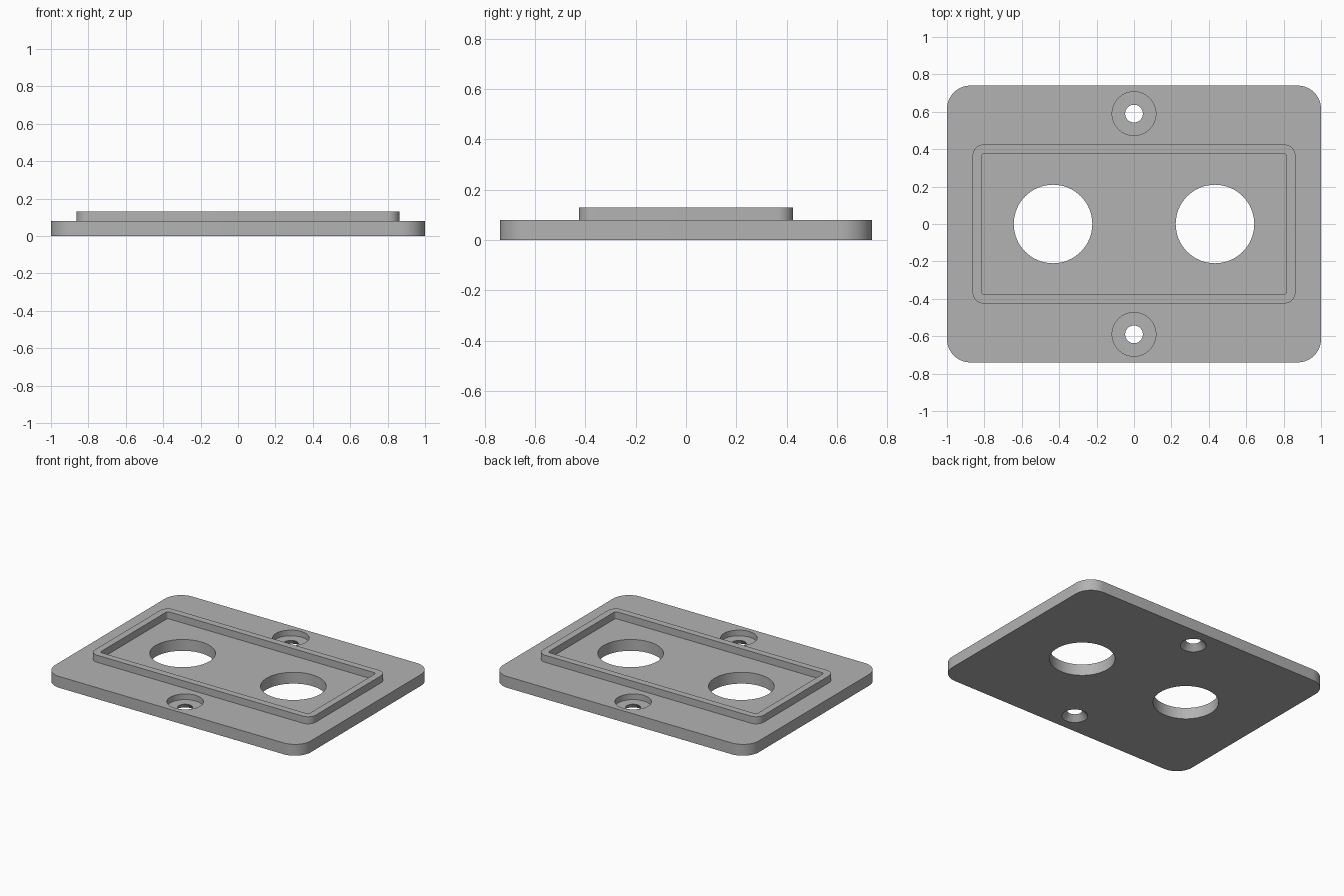
import bpy, bmesh, math

if "Cube" in bpy.data.objects:
    bpy.data.objects.remove(bpy.data.objects["Cube"], do_unlink=True)

PLATE_TOP, RIM_TOP = 0.08, 0.13

grey = bpy.data.materials.new("plain grey")
grey.use_nodes = True
grey.diffuse_color = (0.45, 0.45, 0.45, 1)
grey.node_tree.nodes["Principled BSDF"].inputs["Base Color"].default_value = (0.45, 0.45, 0.45, 1)


def finish(name, bm):
    mesh = bpy.data.meshes.new(name)
    bmesh.ops.recalc_face_normals(bm, faces=bm.faces)
    bm.to_mesh(mesh)
    bm.free()
    mesh.materials.append(grey)
    obj = bpy.data.objects.new(name, mesh)
    bpy.context.collection.objects.link(obj)
    return obj


def rounded_block(name, hx, hy, radius, z0, z1, steps=12):
    """Rounded rectangle extruded from z0 to z1."""
    bm = bmesh.new()
    verts = []
    for q, (sx, sy) in enumerate([(1, 1), (-1, 1), (-1, -1), (1, -1)]):
        for i in range(steps + 1):
            a = (q + i / steps) * math.pi / 2
            verts.append(bm.verts.new((sx * (hx - radius) + radius * math.cos(a),
                                       sy * (hy - radius) + radius * math.sin(a), z0)))
    face = bm.faces.new(verts)
    top = bmesh.ops.extrude_face_region(bm, geom=[face])["geom"]
    bmesh.ops.translate(bm, vec=(0, 0, z1 - z0),
                        verts=[v for v in top if isinstance(v, bmesh.types.BMVert)])
    return finish(name, bm)


def round_cutter(name, x, y, r0, r1, z0, z1):
    """Cylinder or cone from radius r0 at z0 to r1 at z1."""
    bm = bmesh.new()
    bmesh.ops.create_cone(bm, cap_ends=True, segments=64, radius1=r0, radius2=r1, depth=z1 - z0)
    bmesh.ops.translate(bm, vec=(x, y, (z0 + z1) / 2), verts=bm.verts)
    return finish(name, bm)


def combine(obj, other, operation):
    mod = obj.modifiers.new(operation.lower(), "BOOLEAN")
    mod.operation, mod.solver, mod.object = operation, "EXACT", other
    bpy.context.view_layer.objects.active = obj
    bpy.ops.object.modifier_apply(modifier=mod.name)
    bpy.data.objects.remove(other, do_unlink=True)


# Base plate with the raised rim
plate = rounded_block("cover_plate", 1.0, 0.74, 0.125, 0, PLATE_TOP)
rim = rounded_block("rim", 0.863, 0.425, 0.06, 0.04, RIM_TOP)
combine(plate, rim, "UNION")

# Shallow pocket inside the rim
pocket = rounded_block("pocket", 0.815, 0.377, 0.015, PLATE_TOP, 0.2)
combine(plate, pocket, "DIFFERENCE")

for side in (-1, 1):
    # Large through openings
    combine(plate, round_cutter("opening", side * 0.433, 0, 0.21, 0.21, -0.1, 0.3), "DIFFERENCE")
    # Screw holes: recess above, flared hole below
    y = side * 0.59
    combine(plate, round_cutter("recess", 0, y, 0.117, 0.117, 0.04, 0.2), "DIFFERENCE")
    combine(plate, round_cutter("flare", 0, y, 0.119, 0.0465, -0.04, 0.041), "DIFFERENCE")

# Smooth curved walls, crisp edges
bpy.ops.object.select_all(action="DESELECT")
plate.select_set(True)
bpy.context.view_layer.objects.active = plate
bpy.ops.object.shade_smooth_by_angle(angle=math.radians(30))
